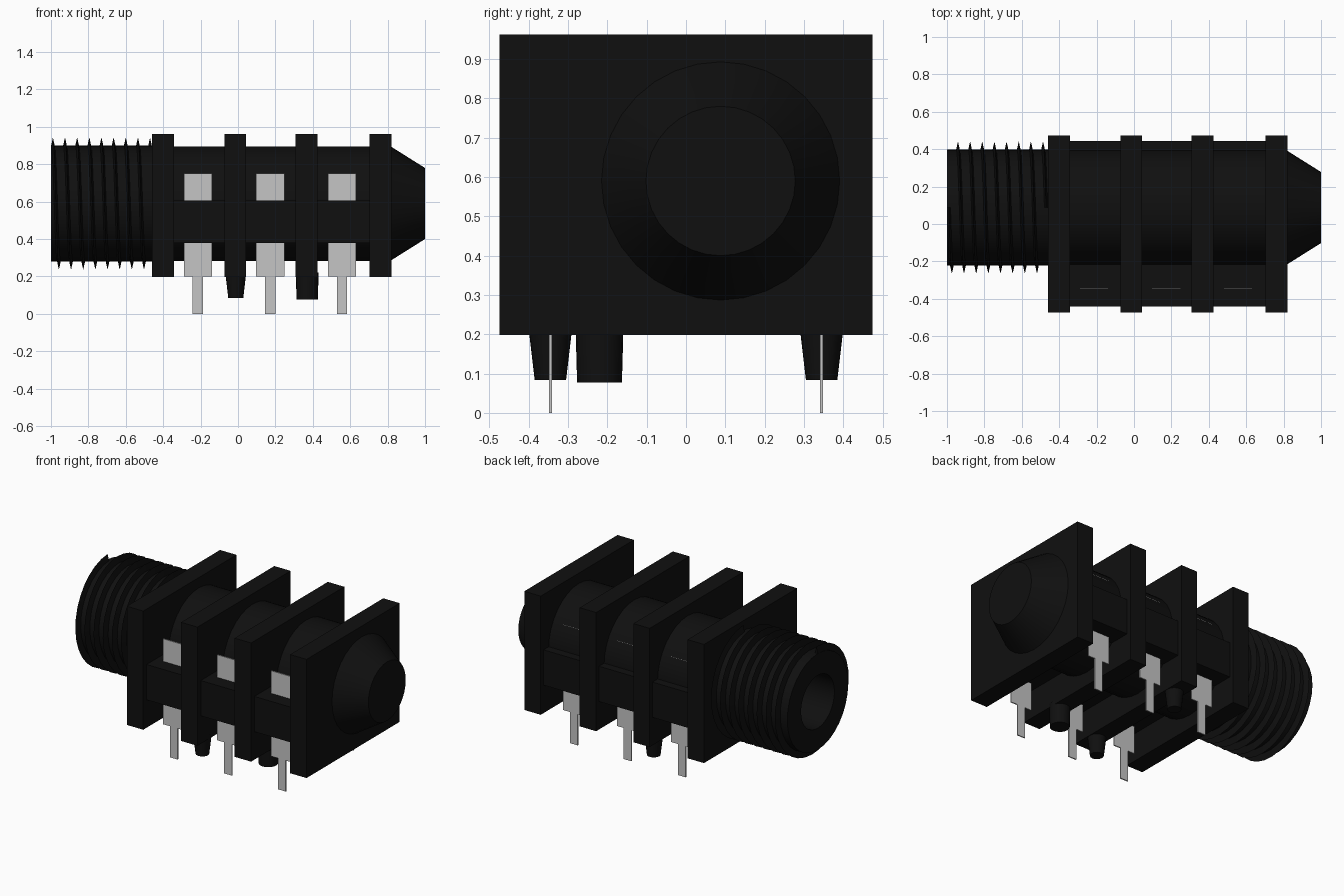
import bpy, bmesh, math

cube = bpy.data.objects.get("Cube")
if cube:
    bpy.data.objects.remove(cube, do_unlink=True)

AXIS_Y, AXIS_Z = 0.088, 0.59      # centre line of the socket barrel


def material(name, color, roughness):
    mat = bpy.data.materials.new(name)
    mat.use_nodes = True
    mat.diffuse_color = color
    bsdf = mat.node_tree.nodes["Principled BSDF"]
    bsdf.inputs["Base Color"].default_value = color
    bsdf.inputs["Roughness"].default_value = roughness
    return mat


BLACK = material("black plastic", (0.005, 0.005, 0.005, 1), 0.5)
METAL = material("pale grey metal", (0.56, 0.56, 0.56, 1), 0.5)


def finish(name, bm, mat, smooth=False):
    bmesh.ops.recalc_face_normals(bm, faces=bm.faces)
    mesh = bpy.data.meshes.new(name)
    bm.to_mesh(mesh)
    bm.free()
    mesh.materials.append(mat)
    obj = bpy.data.objects.new(name, mesh)
    bpy.context.collection.objects.link(obj)
    if smooth:
        bpy.ops.object.select_all(action='DESELECT')
        obj.select_set(True)
        bpy.context.view_layer.objects.active = obj
        bpy.ops.object.shade_smooth_by_angle(angle=math.radians(30))
    return obj


def box(name, x0, x1, y0, y1, z0, z1, mat=BLACK):
    bm = bmesh.new()
    bmesh.ops.create_cube(bm, size=1)
    for v in bm.verts:
        v.co = ((x0 + x1) / 2 + v.co.x * (x1 - x0),
                (y0 + y1) / 2 + v.co.y * (y1 - y0),
                (z0 + z1) / 2 + v.co.z * (z1 - z0))
    return finish(name, bm, mat)


def ring_point(x, r, a):
    return (x, AXIS_Y + r * math.cos(a), AXIS_Z + r * math.sin(a))


def lathe(name, profile, sides=32):
    """Revolve (x, radius) points about the barrel axis, capping both ends."""
    bm = bmesh.new()
    rings = [[bm.verts.new(ring_point(x, r, math.tau * i / sides)) for i in range(sides)]
             for x, r in profile]
    for a, b in zip(rings, rings[1:]):
        for i in range(sides):
            j = (i + 1) % sides
            bm.faces.new((a[i], a[j], b[j], b[i]))
    bm.faces.new(rings[0])
    bm.faces.new(rings[-1])
    return finish(name, bm, BLACK, True)


def peg(name, x, y, r_top, r_bottom, z_bottom):
    bm = bmesh.new()
    bmesh.ops.create_cone(bm, cap_ends=True, segments=20, radius1=r_bottom,
                          radius2=r_top, depth=0.22 - z_bottom)
    bmesh.ops.translate(bm, verts=bm.verts, vec=(x, y, (0.22 + z_bottom) / 2))
    return finish(name, bm, BLACK, True)


# Socket barrel with an open bore, running through the body to the tapered end
lathe("barrel", [(0.6, 0.17), (-1.0, 0.17), (-1.0, 0.31), (-0.4, 0.31),
                 (-0.4, 0.306), (0.76, 0.306)])
lathe("tapered_end", [(0.75, 0.303), (0.82, 0.303), (1.0, 0.19)])

# Helical thread ridge around the barrel
bm = bmesh.new()
SIDES, TURNS, PITCH = 32, 8, 0.065
previous = None
for i in range(SIDES * TURNS + 1):
    a = math.pi / 2 + math.tau * i / SIDES
    x = -0.99 + PITCH * i / SIDES
    section = [bm.verts.new(ring_point(x + dx, r, a))
               for dx, r in ((-0.01, 0.305), (0.0, 0.352), (0.01, 0.305))]
    if previous:
        for k in range(3):
            m = (k + 1) % 3
            bm.faces.new((previous[k], previous[m], section[m], section[k]))
    else:
        bm.faces.new(section)
    previous = section
bm.faces.new(previous)
finish("barrel_thread", bm, BLACK, True)

# Four square flanges
for n, (x0, x1) in enumerate([(-0.46, -0.343), (-0.073, 0.043), (0.308, 0.425), (0.703, 0.82)]):
    box(f"flange_{n + 1}", x0, x1, -0.474, 0.474, 0.198, 0.962)

# Wide band of the body that holds the contacts
box("contact_band", -0.40, 0.76, -0.44, 0.445, 0.378, 0.605)

# Flat contacts with narrow solder pins on both sides
for side, y in (("front", -0.345), ("back", 0.345)):
    for n, x in enumerate((-0.214, 0.172, 0.556)):
        bm = bmesh.new()
        outline = [(-0.076, 0.75), (-0.076, 0.2), (-0.028, 0.2), (-0.028, 0.0),
                   (0.028, 0.0), (0.028, 0.2), (0.076, 0.2), (0.076, 0.75)]
        face = bm.faces.new([bm.verts.new((x + px, y - 0.0035, pz)) for px, pz in outline])
        new = bmesh.ops.extrude_face_region(bm, geom=[face])["geom"]
        bmesh.ops.translate(bm, vec=(0, 0.007, 0),
                            verts=[g for g in new if isinstance(g, bmesh.types.BMVert)])
        finish(f"{side}_contact_{n + 1}", bm, METAL)

# Locating pegs under the flanges
peg("front_peg", -0.012, -0.345, 0.056, 0.04, 0.084)
peg("back_peg", -0.012, 0.345, 0.056, 0.04, 0.084)
peg("offset_peg", 0.37, -0.22, 0.061, 0.057, 0.077)
